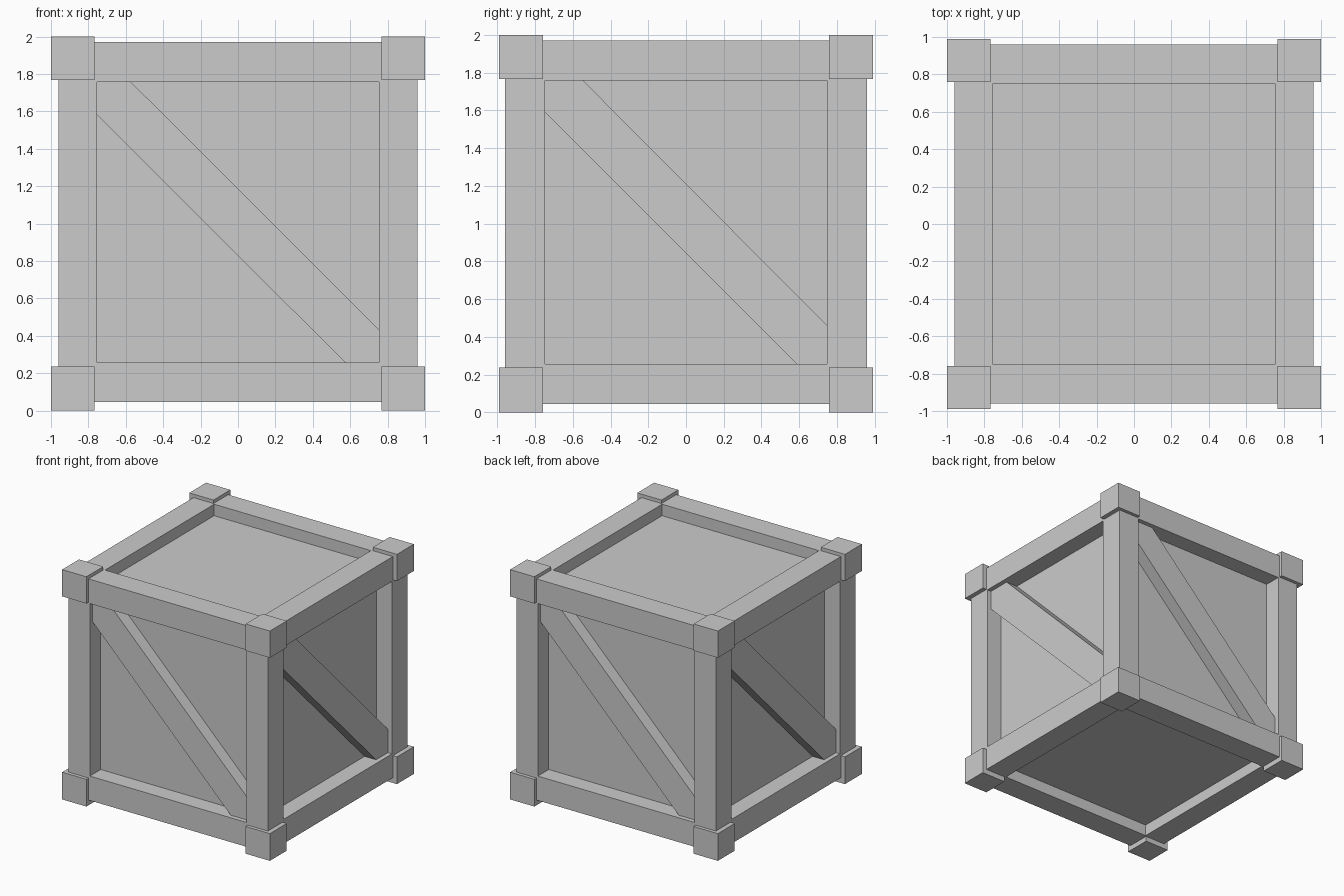
import bpy, bmesh
from math import pi
from mathutils import Matrix, Vector

if "Cube" in bpy.data.objects:
    bpy.data.objects.remove(bpy.data.objects["Cube"])


def add_mesh(name, bm):
    bmesh.ops.recalc_face_normals(bm, faces=bm.faces)
    me = bpy.data.meshes.new(name)
    bm.to_mesh(me)
    bm.free()
    ob = bpy.data.objects.new(name, me)
    bpy.context.collection.objects.link(ob)
    return ob


def box(name, lo, hi):
    lo, hi = Vector(lo), Vector(hi)
    bm = bmesh.new()
    bmesh.ops.create_cube(bm, size=1, matrix=Matrix.Translation((lo + hi) / 2)
                          @ Matrix.Diagonal((*(hi - lo), 1)))
    return add_mesh(name, bm)


def span(s, a, b):
    return (a, b) if s > 0 else (-b, -a)


def brace(name, turn, profile, face, back):
    # profile is (across, height), drawn on the front and turned about z
    bm = bmesh.new()
    f = bm.faces.new([bm.verts.new((u, -face, z)) for u, z in profile])
    r = bmesh.ops.extrude_face_region(bm, geom=[f])
    moved = [v for v in r["geom"] if isinstance(v, bmesh.types.BMVert)]
    bmesh.ops.translate(bm, verts=moved, vec=(0, face - back, 0))
    bmesh.ops.rotate(bm, verts=bm.verts, cent=(0, 0, 0),
                     matrix=Matrix.Rotation(turn, 3, 'Z'))
    return add_mesh(name, bm)


OUT, INN, END = 0.96, 0.755, 0.785

# inset panels
box("panel_core", (-0.81, -0.81, 0.145), (0.81, 0.81, 1.87))

# corner blocks and upright posts
for sx in (-1, 1):
    for sy in (-1, 1):
        tag = ("left" if sx < 0 else "right") + ("_front" if sy < 0 else "_back")
        bx, by = span(sx, 0.767, 1.0), span(sy, 0.758, 0.99)
        for level, z0, z1 in (("bottom", 0.0, 0.237), ("top", 1.767, 2.0)):
            box(f"corner_block_{level}_{tag}", (bx[0], by[0], z0), (bx[1], by[1], z1))
        px, py = span(sx, INN, OUT), span(sy, 0.747, OUT)
        box(f"post_{tag}", (px[0], py[0], 0.22), (px[1], py[1], 1.785))

# horizontal rails
for level, z0, z1 in (("bottom", 0.045, 0.257), ("top", 1.758, 1.97)):
    for s in (-1, 1):
        a, b = span(s, 0.75, OUT)
        box(f"rail_{level}_{'front' if s < 0 else 'back'}", (-END, a, z0), (END, b, z1))
        a, b = span(s, INN, OUT)
        box(f"rail_{level}_{'left' if s < 0 else 'right'}", (a, -END, z0), (b, END, z1))

# diagonal braces, cut to fit between posts and rails
front = [(-0.757, 1.585), (-0.757, 1.76), (-0.575, 1.76),
         (0.757, 0.43), (0.757, 0.255), (0.575, 0.255)]
side = [(-0.748, 1.59), (-0.748, 1.758), (-0.545, 1.758),
        (0.748, 0.46), (0.748, 0.257), (0.585, 0.257)]
for i, name in enumerate(("front", "right", "back", "left")):
    brace(f"brace_{name}", i * pi / 2, side if i % 2 else front, 0.92, 0.80)
